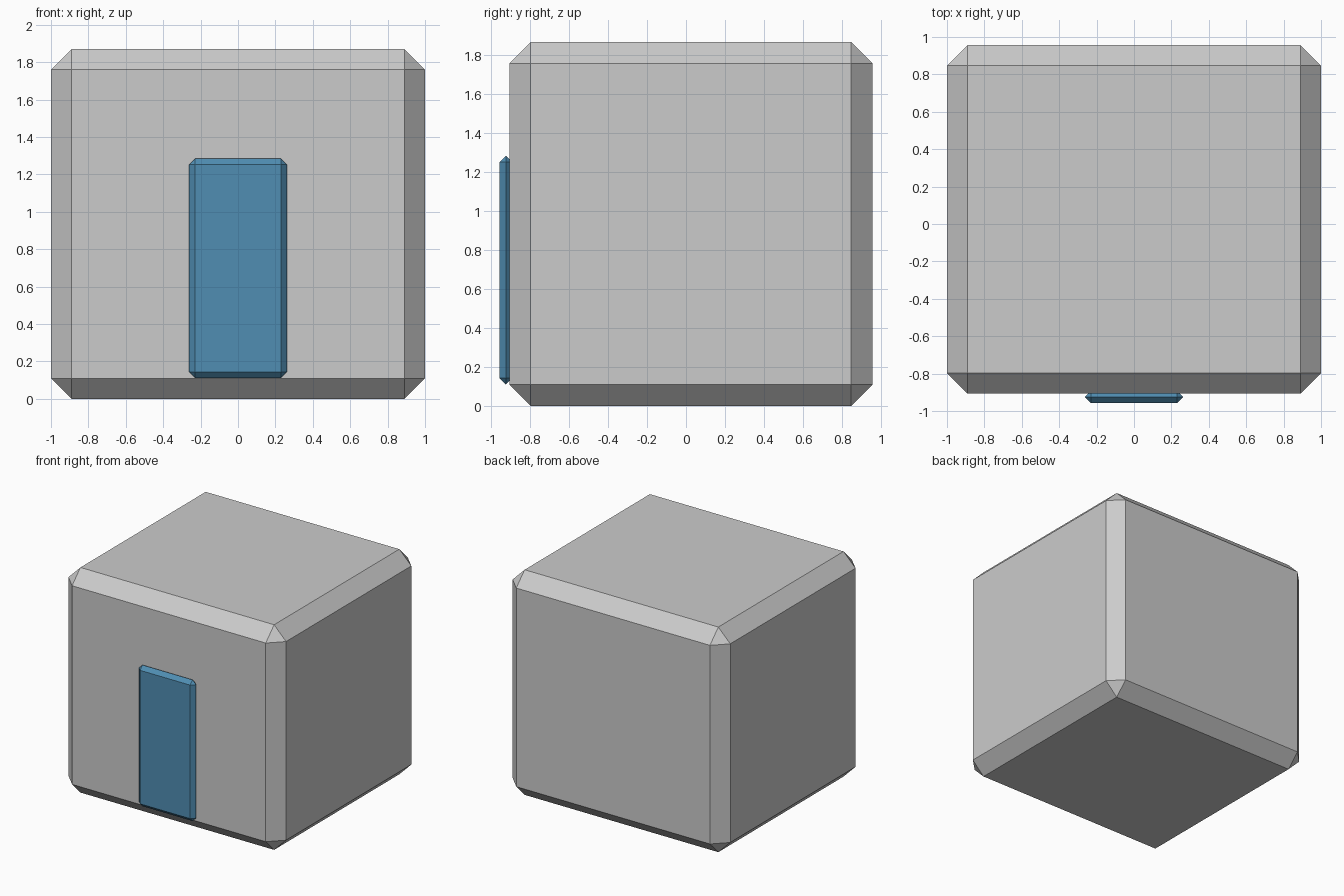
import bpy, bmesh
from mathutils import Vector

if "Cube" in bpy.data.objects:
    bpy.data.objects.remove(bpy.data.objects["Cube"])


def chamfered_box(name, lo, hi, chamfer, color=None):
    """Box between two corners with a flat single-segment chamfer on all edges."""
    lo, hi = Vector(lo), Vector(hi)
    bm = bmesh.new()
    bmesh.ops.create_cube(bm, size=1)
    bmesh.ops.scale(bm, vec=hi - lo, verts=bm.verts)
    bmesh.ops.bevel(bm, geom=bm.edges[:], offset=chamfer, offset_type='OFFSET',
                    segments=1, profile=0.5, affect='EDGES', clamp_overlap=True)
    mesh = bpy.data.meshes.new(name)
    bm.to_mesh(mesh)
    bm.free()
    obj = bpy.data.objects.new(name, mesh)
    obj.location = (lo + hi) / 2
    bpy.context.collection.objects.link(obj)
    if color:
        mat = bpy.data.materials.new(name + "_paint")
        mat.diffuse_color = color
        mat.use_nodes = True
        mat.node_tree.nodes["Principled BSDF"].inputs["Base Color"].default_value = mat.diffuse_color
        mesh.materials.append(mat)
    return obj


# Main block
chamfered_box("body", (-1, -0.907, 0), (1, 0.957, 1.87), 0.11)

# Thin door panel, partly sunk into the front wall
chamfered_box("door", (-0.262, -0.957, 0.112), (0.262, -0.892, 1.285), 0.032,
              (0.08, 0.27, 0.45, 1))
